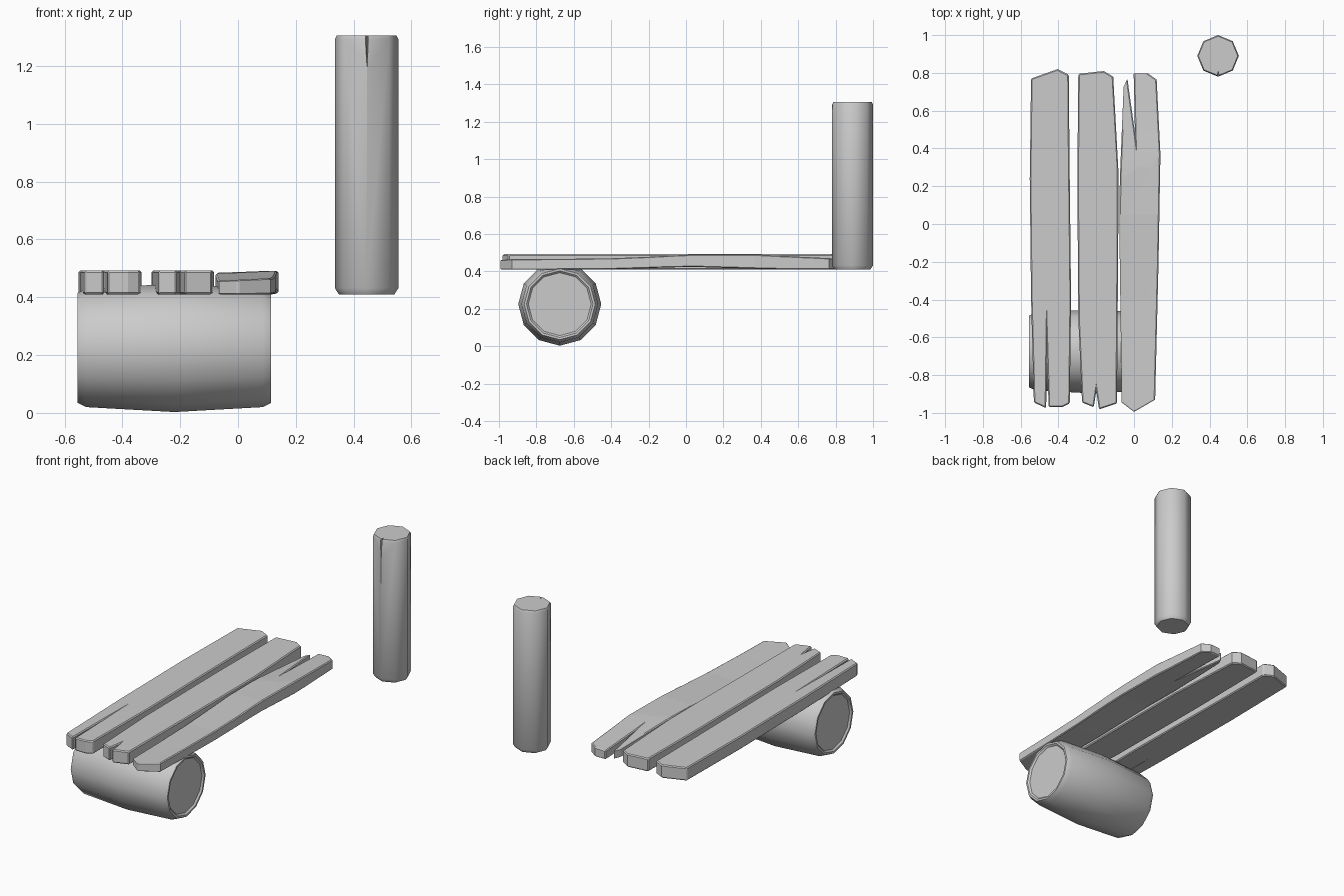
import bpy, bmesh, math
from mathutils import Matrix, Vector

if "Cube" in bpy.data.objects:
    bpy.data.objects.remove(bpy.data.objects["Cube"])


def finish(name, bm, angle=None):
    bmesh.ops.recalc_face_normals(bm, faces=bm.faces[:])
    me = bpy.data.meshes.new(name)
    bm.to_mesh(me)
    bm.free()
    ob = bpy.data.objects.new(name, me)
    bpy.context.collection.objects.link(ob)
    if angle:
        smooth(ob, angle)
    return ob


def activate(ob):
    bpy.ops.object.select_all(action='DESELECT')
    ob.select_set(True)
    bpy.context.view_layer.objects.active = ob


def smooth(ob, angle):
    activate(ob)
    bpy.ops.object.shade_smooth_by_angle(angle=math.radians(angle))


def apply(ob, mod):
    activate(ob)
    bpy.ops.object.modifier_apply(modifier=mod.name)


def lathe(name, profile, sides, matrix, angle=None):
    """Revolve (radius, height) pairs around z, cap the ends, then place."""
    bm = bmesh.new()
    rings = []
    for r, z in profile:
        rings.append([bm.verts.new((r * math.cos(a), r * math.sin(a), z))
                      for a in (2 * math.pi * i / sides for i in range(sides))])
    for lo, hi in zip(rings, rings[1:]):
        for i in range(sides):
            j = (i + 1) % sides
            bm.faces.new((lo[i], lo[j], hi[j], hi[i]))
    bm.faces.new(rings[0])
    bm.faces.new(rings[-1])
    bm.transform(matrix)
    return finish(name, bm, angle)


def plank(name, outline, warp=None):
    """Extrude a split board outline, chamfer its rims, optionally bend it."""
    bm = bmesh.new()
    face = bm.faces.new([bm.verts.new((x, y, 0.41)) for x, y in outline])
    ext = bmesh.ops.extrude_face_region(bm, geom=[face])
    top = [v for v in ext['geom'] if isinstance(v, bmesh.types.BMVert)]
    bmesh.ops.translate(bm, verts=top, vec=(0, 0, 0.082))
    ob = finish(name, bm)
    bev = ob.modifiers.new("rim", 'BEVEL')
    bev.width, bev.segments = 0.006, 1
    bev.limit_method, bev.angle_limit = 'ANGLE', math.radians(60)
    bev.use_clamp_overlap = False
    apply(ob, bev)
    if warp:
        bm = bmesh.new()
        bm.from_mesh(ob.data)
        bmesh.ops.triangulate(bm, faces=[f for f in bm.faces if len(f.verts) > 4])
        for y in (-0.7, -0.4, -0.1, 0.05, 0.3, 0.5):
            bmesh.ops.bisect_plane(bm, geom=bm.verts[:] + bm.edges[:] + bm.faces[:],
                                   plane_co=(0, y, 0), plane_no=(0, 1, 0))
        for v in bm.verts:
            v.co.z = warp(v.co)
        bm.to_mesh(ob.data)
        bm.free()
    return ob


def wavy(co):
    # thinner at both ends, bowed up in the middle
    t = (co.z - 0.41) / 0.082
    bow = math.exp(-((co.y - 0.03) / 0.3) ** 2)
    low = 0.41 + 0.014 * bow
    high = 0.462 + 0.028 * math.exp(-((co.y - 0.2) / 0.42) ** 2) + 0.05 * (co.x - 0.03)
    return low + t * (min(high, 0.491) - low)


# Deck planks with split ends
plank("left_plank", [
    (-0.545, 0.77), (-0.405, 0.82), (-0.345, 0.79), (-0.342, 0.4), (-0.333, -0.4),
    (-0.34, -0.95), (-0.38, -0.97), (-0.452, -0.97), (-0.461, -0.68),
    (-0.465, -0.975), (-0.53, -0.945), (-0.545, -0.4), (-0.552, 0.24)])
plank("middle_plank", [
    (-0.295, 0.795), (-0.16, 0.81), (-0.11, 0.78), (-0.083, 0.29), (-0.083, 0.0),
    (-0.09, -0.95), (-0.185, -0.982), (-0.2, -0.885), (-0.213, -0.97),
    (-0.275, -0.945), (-0.295, -0.5), (-0.3, 0.24)])
plank("right_plank", [
    (-0.055, 0.725), (-0.035, 0.77), (0.005, 0.485), (-0.002, 0.8), (0.07, 0.8),
    (0.12, 0.765), (0.14, 0.37), (0.13, -0.2), (0.112, -0.93), (0, -0.995),
    (-0.065, -0.945), (-0.078, 0), (-0.075, 0.24)], wavy)

# Barrel float lying along x, bulging in the middle
half = [(0.168, 0.325), (0.178, 0.335), (0.19, 0.335), (0.205, 0.305)]
profile = [(r, -x) for r, x in half] + [(0.222, 0)] + [(r, x) for r, x in reversed(half)]
lathe("barrel", profile, 12,
      Matrix.Translation((-0.22, -0.675, 0.225)) @ Matrix.Rotation(math.pi / 2, 4, 'Y'), 35)

# Eight-sided mooring post
post = lathe("post", [(0.096, 0.41), (0.11, 0.432), (0.11, 1.293), (0.104, 1.305)], 8,
             Matrix.Translation((0.445, 0.89, 0)))

# Crack at the top front of the post
bm = bmesh.new()
for p in ((0.434, 0.76, 1.32), (0.456, 0.76, 1.32), (0.446, 0.812, 1.32), (0.447, 0.776, 1.17)):
    bm.verts.new(p)
bmesh.ops.convex_hull(bm, input=bm.verts[:])
crack = finish("post_crack_cutter", bm)
crack.hide_render = True
cut = post.modifiers.new("crack", 'BOOLEAN')
cut.operation, cut.solver, cut.object = 'DIFFERENCE', 'EXACT', crack
apply(post, cut)
bpy.data.objects.remove(crack)
smooth(post, 50)
